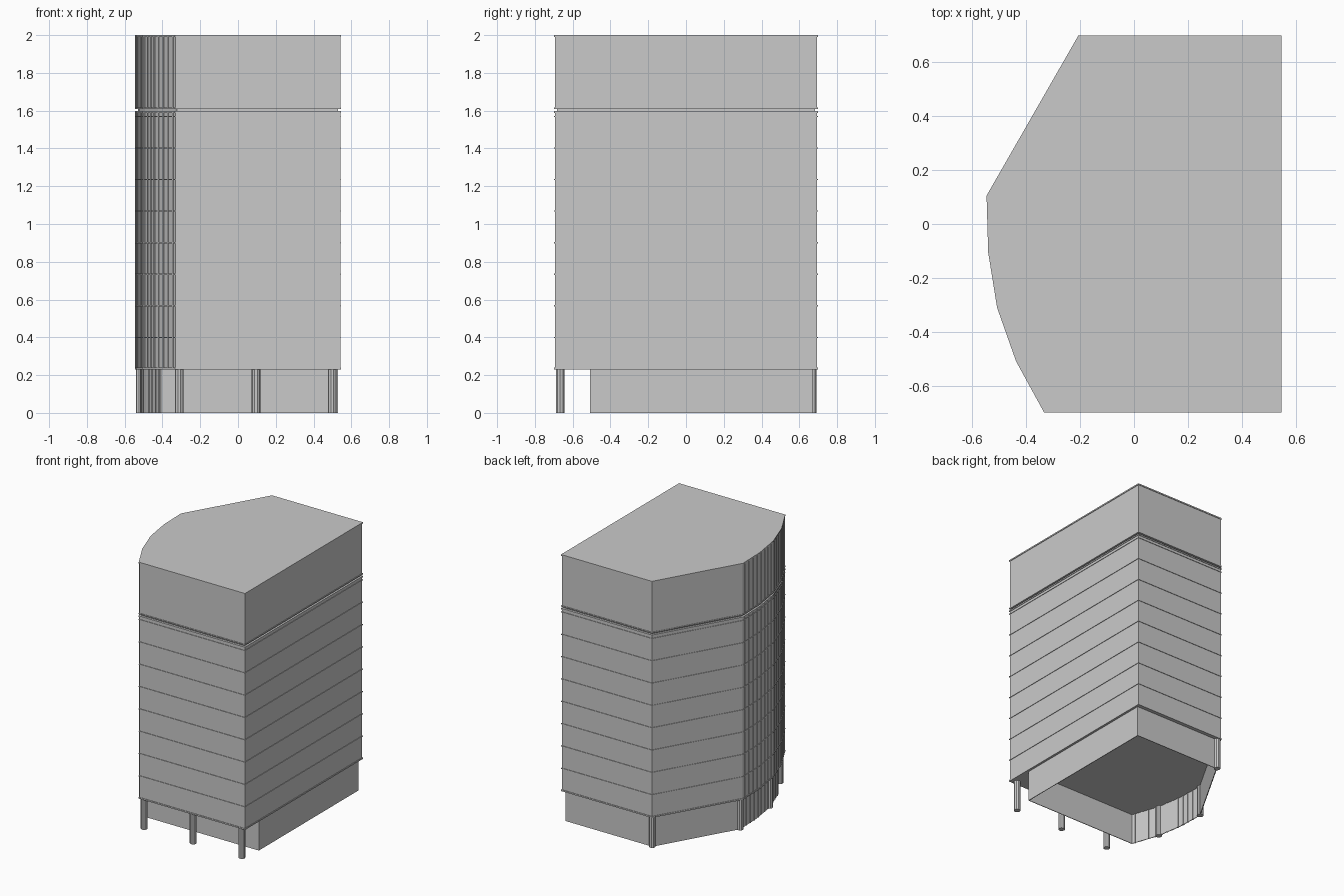
import bpy, bmesh, math
from mathutils import Vector

cube = bpy.data.objects.get("Cube")
if cube:
    bpy.data.objects.remove(cube, do_unlink=True)

grey = bpy.data.materials.new("concrete_grey")
grey.use_nodes = True
GREY = (0.59, 0.59, 0.59, 1)
grey.diffuse_color = GREY
grey.node_tree.nodes["Principled BSDF"].inputs["Base Color"].default_value = GREY

# Floor plan, counter-clockwise: straight front, left and back, angled back right, faceted right
CURVE = [(-.546, .105), (-.54, -.105), (-.507, -.31), (-.437, -.508), (-.333, -.698)]
PLAN = [(.546, -.698), (.546, .698), (-.206, .698)] + CURVE
BASE_PLAN = [(.557, -.537), (.557, .698), (-.206, .698)] + CURVE[:3] + [(-.428, -.537)]


def inset(plan, d):
    """Move every side of a plan inward by d."""
    pts = [Vector(p) for p in plan]
    out = []
    for i, p in enumerate(pts):
        a = (p - pts[i - 1]).normalized()
        b = (pts[(i + 1) % len(pts)] - p).normalized()
        na, nb = Vector((-a.y, a.x)), Vector((-b.y, b.x))
        out.append(p + (na + nb) * d / (1 + na.dot(nb)))
    return out


def finish(name, bm):
    bmesh.ops.recalc_face_normals(bm, faces=bm.faces)
    mesh = bpy.data.meshes.new(name)
    bm.to_mesh(mesh)
    bm.free()
    mesh.materials.append(grey)
    obj = bpy.data.objects.new(name, mesh)
    bpy.context.collection.objects.link(obj)
    return obj


def bridge(bm, a, b):
    n = len(a)
    for i in range(n):
        j = (i + 1) % n
        bm.faces.new((a[i], a[j], b[j], b[i]))


def loop(bm, plan, z):
    return [bm.verts.new((p[0], p[1], z)) for p in plan]


def add_prism(bm, plan, z0, z1):
    low, high = loop(bm, plan, z0), loop(bm, plan, z1)
    bm.faces.new(low[::-1])
    bm.faces.new(high)
    bridge(bm, low, high)


def prism(name, plan, z0, z1):
    bm = bmesh.new()
    add_prism(bm, plan, z0, z1)
    return finish(name, bm)


def hollow_walls(name, plan, thickness, z0, z1):
    """Closed ring of walls without floor or ceiling."""
    bm = bmesh.new()
    inner = inset(plan, thickness)
    rings = [loop(bm, plan, z0), loop(bm, plan, z1),
             loop(bm, inner, z1), loop(bm, inner, z0)]
    for i in range(4):
        bridge(bm, rings[i - 1], rings[i])
    return finish(name, bm)


def mullions(name, path, z0, z1, depth=.0035, per_side=4):
    """Thin upright strips standing proud of both faces of the faceted wall."""
    bm = bmesh.new()
    for a, b in zip(path, path[1:]):
        along = (b - a).normalized()
        out = Vector((along.y, -along.x))
        for k in range(per_side):
            c = a.lerp(b, (k + .5) / per_side)
            h = along * .004
            add_prism(bm, [c - h - out * .009, c - h + out * depth,
                           c + h + out * depth, c + h - out * .009], z0, z1)
    return finish(name, bm)


# Walls
WALL = inset(PLAN, .004)
BASE = inset(BASE_PLAN, .028)
hollow_walls("ground_floor_walls", BASE, .005, 0, .235)
prism("tower_walls", WALL, .232, 1.594)
prism("shadow_gap", inset(PLAN, .016), 1.585, 1.62)
prism("top_storey", WALL, 1.612, 1.995)

# Mullions on the faceted side
mullions("ground_mullions", BASE[3:], 0, .232)
mullions("tower_mullions", WALL[3:], .235, 1.594)
mullions("top_mullions", WALL[3:], 1.612, 1.995)

# Floor edges and roof
prism("tower_bottom_slab", PLAN, .23, .24)
for i in range(8):
    z = .4 + i * .167
    prism(f"floor_band_{i + 1}", PLAN, z - .003, z + .003)
prism("tower_top_slab", PLAN, 1.588, 1.598)
prism("top_storey_slab", PLAN, 1.61, 1.618)
prism("roof_slab", PLAN, 1.99, 2)

# Columns: three along the front, the rest set into the ground floor walls
spots = [(.499, -.666), (.095, -.666), (-.311, -.666)]
spots += [BASE[i] for i in (2, 3, 5)]
for i, (x, y) in enumerate(spots):
    ring = [(x + .023 * math.cos(math.tau * k / 10),
             y + .023 * math.sin(math.tau * k / 10)) for k in range(10)]
    prism(f"column_{i + 1}", ring, 0, .235)
